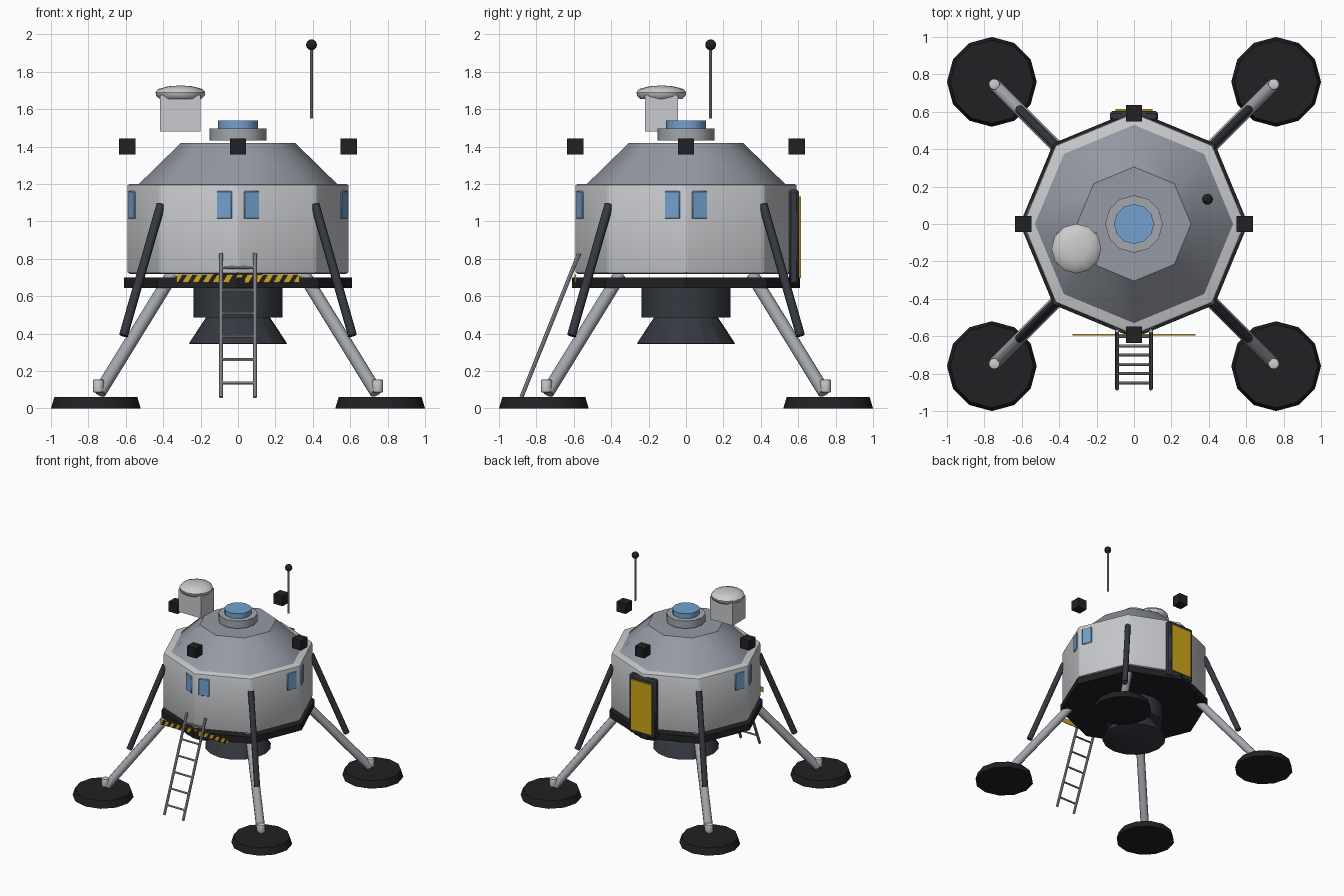
import bpy, bmesh, math
from mathutils import Vector, Matrix

if "Cube" in bpy.data.objects:
    bpy.data.objects.remove(bpy.data.objects["Cube"])


def material(name, rgb):
    m = bpy.data.materials.new(name)
    m.diffuse_color = (*rgb, 1)
    m.use_nodes = True
    m.node_tree.nodes["Principled BSDF"].inputs["Base Color"].default_value = m.diffuse_color
    return m


HULL = material("hull_grey", (0.58, 0.59, 0.61))
ROOF = material("roof_grey", (0.30, 0.32, 0.37))
LIGHT = material("light_grey", (0.75, 0.75, 0.75))
STEEL = material("steel", (0.36, 0.38, 0.41))
SLATE = material("slate", (0.035, 0.04, 0.05))
BLACK = material("black", (0.015, 0.015, 0.018))
BLUE = material("window_blue", (0.17, 0.36, 0.62))
YELLOW = material("yellow", (0.62, 0.38, 0.01))


def finish(name, bm, mat, bevel=0.0, segs=2):
    if bevel:
        bmesh.ops.bevel(bm, geom=bm.edges[:], offset=bevel, segments=segs,
                        profile=0.5, affect='EDGES', clamp_overlap=True)
    bmesh.ops.recalc_face_normals(bm, faces=bm.faces[:])
    me = bpy.data.meshes.new(name)
    bm.to_mesh(me)
    bm.free()
    me.materials.append(mat)
    ob = bpy.data.objects.new(name, me)
    bpy.context.collection.objects.link(ob)
    bpy.ops.object.select_all(action='DESELECT')
    ob.select_set(True)
    bpy.context.view_layer.objects.active = ob
    bpy.ops.object.shade_smooth_by_angle(angle=math.radians(40))
    return ob


def box(name, center, size, mat, bevel=0.0, turn=0.0):
    bm = bmesh.new()
    m = (Matrix.Translation(center) @ Matrix.Rotation(turn, 4, 'Z')
         @ Matrix.Diagonal((*size, 1)))
    bmesh.ops.create_cube(bm, size=1, matrix=m)
    return finish(name, bm, mat, bevel, 1)


def frustum(name, z0, z1, r0, r1, sides, mat, xy=(0, 0), bevel=0.0):
    bm = bmesh.new()
    bmesh.ops.create_cone(bm, cap_ends=True, segments=sides, radius1=r0, radius2=r1,
                          depth=z1 - z0, matrix=Matrix.Translation((*xy, (z0 + z1) / 2)))
    return finish(name, bm, mat, bevel)


def rod(name, a, b, r, mat, sides=10):
    a, b = Vector(a), Vector(b)
    m = (Matrix.Translation((a + b) / 2)
         @ (b - a).to_track_quat('Z', 'Y').to_matrix().to_4x4())
    bm = bmesh.new()
    bmesh.ops.create_cone(bm, cap_ends=True, segments=sides, radius1=r, radius2=r,
                          depth=(b - a).length, matrix=m)
    return finish(name, bm, mat)


# Octagonal cabin, roof and deck
frustum("cabin", 0.72, 1.2, 0.595, 0.595, 8, HULL, bevel=0.015)
frustum("roof", 1.2, 1.42, 0.53, 0.305, 8, ROOF)
frustum("deck", 0.645, 0.70, 0.61, 0.61, 8, BLACK)

# Engine
frustum("engine_housing", 0.485, 0.65, 0.237, 0.237, 16, SLATE)
frustum("engine_bell", 0.345, 0.49, 0.265, 0.17, 16, SLATE, bevel=0.008)

# Top hatch
frustum("hatch_collar", 1.433, 1.497, 0.153, 0.153, 12, STEEL)
frustum("hatch_glass", 1.495, 1.54, 0.107, 0.107, 12, BLUE)

# Four legs with struts, ankles and foot pads
for sx in (-1, 1):
    for sy in (-1, 1):
        tag = ("front" if sy < 0 else "back") + ("_left" if sx < 0 else "_right")

        def p(d, z):
            return (sx * d, sy * d, z)
        rod(tag + "_leg", p(0.355, 0.71), p(0.74, 0.085), 0.035, STEEL)
        rod(tag + "_strut", p(0.412, 1.09), p(0.612, 0.39), 0.024, SLATE)
        frustum(tag + "_ankle", 0.085, 0.155, 0.031, 0.031, 10, LIGHT,
                (sx * 0.747, sy * 0.747), 0.008)
        frustum(tag + "_foot", 0, 0.06, 0.24, 0.222, 12, BLACK, (sx * 0.76, sy * 0.76))

# Window pairs on front, left and right, lying on the hull faces
for side, a in (("front", 0), ("right", math.pi / 2), ("left", -math.pi / 2)):
    for s in (-1, 1):
        spot = Matrix.Rotation(a, 3, 'Z') @ Vector((s * 0.07, -0.561, 1.088))
        box(f"{side}_window_{'a' if s < 0 else 'b'}", spot, (0.088, 0.022, 0.147),
            BLUE, 0.004, a + s * math.pi / 8)

# Back door
box("door_frame", (0, 0.577, 0.917), (0.255, 0.054, 0.505), SLATE, 0.012)
box("door_panel", (0, 0.605, 0.915), (0.2, 0.02, 0.435), YELLOW)

# Thruster blocks
for i in range(4):
    a = i * math.pi / 2
    box(f"thruster_{i + 1}", (0.592 * math.cos(a), 0.592 * math.sin(a), 1.4),
        (0.086, 0.086, 0.086), BLACK)

# Ladder
TOP, BOTTOM = Vector((0, -0.572, 0.828)), Vector((0, -0.88, 0.06))
for s in (-1, 1):
    off = Vector((s * 0.09, 0, 0))
    rod("ladder_rail_" + ("left" if s < 0 else "right"), TOP + off, BOTTOM + off,
        0.011, STEEL, 8)
for i in range(6):
    c = BOTTOM.lerp(TOP, (0.137 + 0.1235 * i - 0.06) / 0.768)
    off = Vector((0.09, 0, 0))
    rod(f"ladder_rung_{i + 1}", c - off, c + off, 0.008, STEEL, 8)

# Hazard strip with slanted stripes
box("hazard_strip", (0, -0.592, 0.694), (0.655, 0.006, 0.042), YELLOW)
bm = bmesh.new()
for i in range(12):
    x = -0.322 + i * 0.054
    quad = [(x, 0.673), (x + 0.025, 0.673), (x + 0.05, 0.715), (x + 0.025, 0.715)]
    f = bm.faces.new([bm.verts.new((min(u, 0.327), -0.5965, w)) for u, w in quad])
    ext = bmesh.ops.extrude_face_region(bm, geom=[f])
    bmesh.ops.translate(bm, vec=(0, 0.003, 0),
                        verts=[v for v in ext["geom"] if isinstance(v, bmesh.types.BMVert)])
finish("hazard_stripes", bm, BLACK)

# Dish antenna on its box
DX, DY = -0.308, -0.132
box("dish_base", (DX, DY, 1.578), (0.217, 0.176, 0.195), HULL)
bm = bmesh.new()
profile = [(0, 1.655), (0.112, 1.655), (0.13, 1.672), (0.133, 1.69), (0.118, 1.708),
           (0.065, 1.722), (0, 1.727)]
vs = [bm.verts.new((r, 0, z)) for r, z in profile]
es = [bm.edges.new(pair) for pair in zip(vs, vs[1:])]
bmesh.ops.spin(bm, geom=vs + es, cent=(0, 0, 0), axis=(0, 0, 1), angle=math.tau, steps=12)
bmesh.ops.remove_doubles(bm, verts=bm.verts[:], dist=1e-4)
bmesh.ops.translate(bm, vec=(DX, DY, 0), verts=bm.verts[:])
finish("dish", bm, LIGHT)

# Whip antenna
rod("antenna_mast", (0.393, 0.132, 1.55), (0.393, 0.132, 1.93), 0.008, STEEL, 8)
bm = bmesh.new()
bmesh.ops.create_uvsphere(bm, u_segments=12, v_segments=8, radius=0.029,
                          matrix=Matrix.Translation((0.393, 0.132, 1.944)))
finish("antenna_ball", bm, BLACK)
